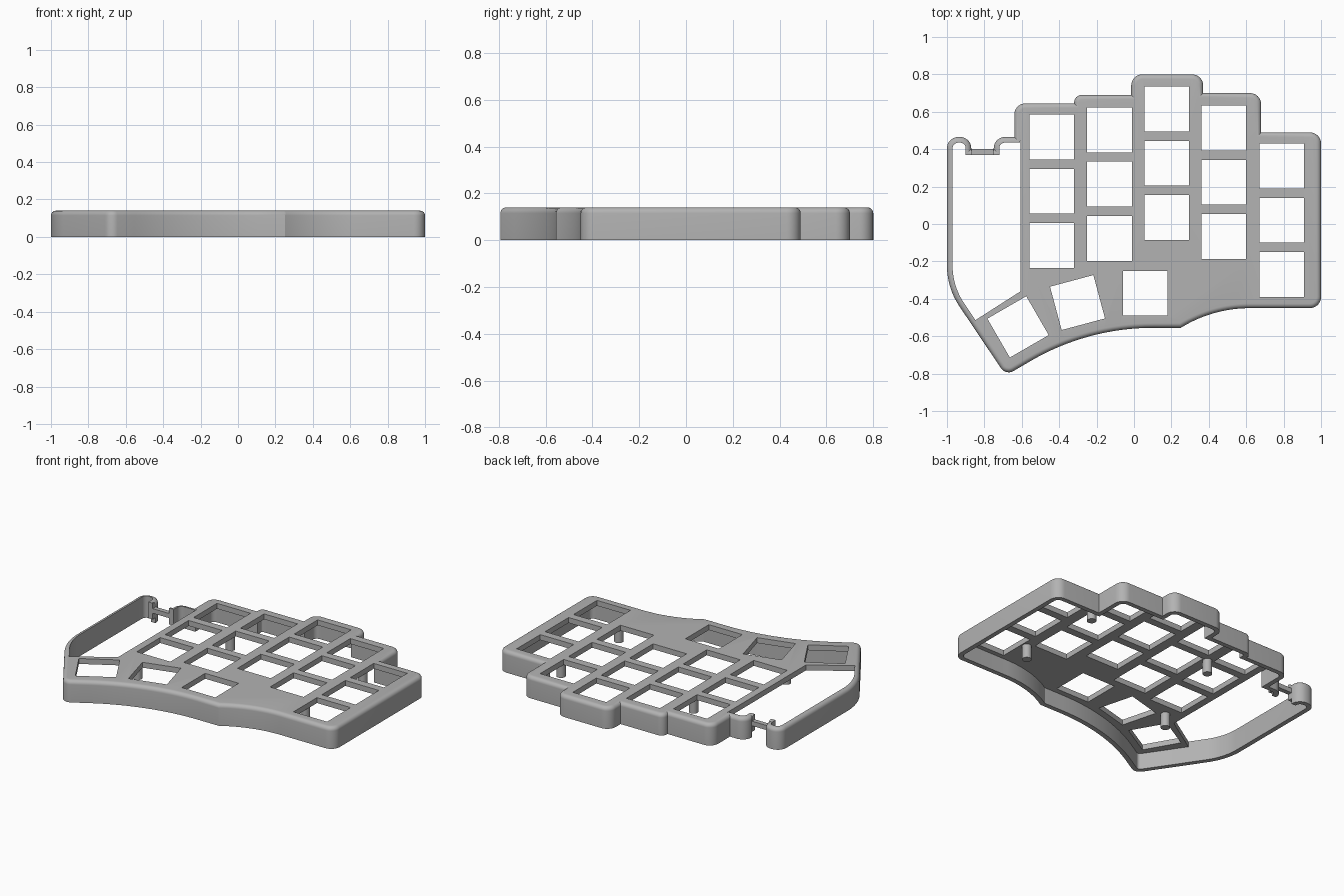
import bpy, bmesh, math
from mathutils import Vector, Matrix

if "Cube" in bpy.data.objects:
    bpy.data.objects.remove(bpy.data.objects["Cube"])

HEIGHT, WALL, PLATE, ROUND = 0.14, 0.03, 0.035, 0.025
KEY, PITCH = 0.24, 0.29

grey = bpy.data.materials.new("plain grey")
grey.use_nodes = True
colour = (0.45, 0.45, 0.45, 1)
grey.diffuse_color = colour
grey.node_tree.nodes["Principled BSDF"].inputs["Base Color"].default_value = colour


def rounded(corners):
    """Turn (x, y, radius) corners into an outline with arcs."""
    pts = []
    for i, (x, y, r) in enumerate(corners):
        p = Vector((x, y))
        if r == 0:
            pts.append(p)
            continue
        a = (Vector(corners[i - 1][:2]) - p).normalized()
        b = (Vector(corners[(i + 1) % len(corners)][:2]) - p).normalized()
        half = a.angle(b) / 2
        centre = p + (a + b).normalized() * r / math.sin(half)
        start = p + a * r / math.tan(half) - centre
        sweep = math.pi - 2 * half
        if a.x * b.y - a.y * b.x > 0:
            sweep = -sweep
        n = 16 if r > 0.2 else 8
        for k in range(n + 1):
            pts.append(centre + Matrix.Rotation(sweep * k / n, 2) @ start)
    return pts


def inset(pts, d):
    """Move a counter-clockwise outline inwards with mitred corners."""
    out = []
    for i, p in enumerate(pts):
        e1 = (p - pts[i - 1]).normalized()
        e2 = (pts[(i + 1) % len(pts)] - p).normalized()
        n1, n2 = Vector((-e1.y, e1.x)), Vector((-e2.y, e2.x))
        out.append(p + (n1 + n2) * d / (1 + n1.dot(n2)))
    return out


def loft(name, rings):
    """Solid through a stack of (outline, z) rings."""
    bm = bmesh.new()
    loops = [[bm.verts.new((p[0], p[1], z)) for p in pts] for pts, z in rings]
    n = len(loops[0])
    for low, high in zip(loops, loops[1:]):
        for i in range(n):
            j = (i + 1) % n
            bm.faces.new((low[i], low[j], high[j], high[i]))
    bm.faces.new(loops[0][::-1])
    bm.faces.new(loops[-1])
    bmesh.ops.recalc_face_normals(bm, faces=bm.faces)
    mesh = bpy.data.meshes.new(name)
    bm.to_mesh(mesh)
    bm.free()
    mesh.materials.append(grey)
    obj = bpy.data.objects.new(name, mesh)
    bpy.context.collection.objects.link(obj)
    return obj


def prism(name, pts, z0, z1):
    return loft(name, [(pts, z0), (pts, z1)])


def box(name, x0, x1, y0, y1, z0, z1):
    return prism(name, [(x0, y0), (x1, y0), (x1, y1), (x0, y1)], z0, z1)


def combine(target, tool, operation="DIFFERENCE"):
    """Apply a boolean and remove the tool object."""
    mod = target.modifiers.new("cut", "BOOLEAN")
    mod.operation, mod.solver, mod.object = operation, "EXACT", tool
    bpy.context.view_layer.update()
    graph = bpy.context.evaluated_depsgraph_get()
    mesh = bpy.data.meshes.new_from_object(target.evaluated_get(graph))
    target.modifiers.clear()
    target.data = mesh
    bpy.data.objects.remove(tool)


# Outer outline, counter-clockwise from the front right corner
outline = rounded([
    (1, -0.45, 0.06), (1, 0.49, 0.06), (0.68, 0.49, 0), (0.68, 0.7, 0.06),
    (0.37, 0.7, 0), (0.37, 0.8, 0.06), (-0.015, 0.8, 0.06), (-0.015, 0.69, 0),
    (-0.32, 0.69, 0.04), (-0.32, 0.645, 0), (-0.64, 0.645, 0.06), (-0.64, 0.465, 0),
    (-0.75, 0.465, 0.06), (-0.75, 0.4, 0), (-0.87, 0.4, 0), (-0.87, 0.465, 0.06),
    (-1, 0.465, 0.06), (-1, -0.341, 0.39), (-0.685, -0.81, 0.05),
    (-0.25, -0.555, 1.3), (0.25, -0.555, 0), (0.425, -0.45, 0.7)])
inner = inset(outline, WALL)

# Shell with a rounded top edge
rings = [(outline, 0)]
for k in range(7):
    t = math.pi / 2 * k / 6
    rings.append((inset(outline, ROUND * (1 - math.cos(t))),
                  HEIGHT - ROUND * (1 - math.sin(t))))
case = loft("case_shell", rings)
combine(case, prism("cavity", inner, -0.1, HEIGHT - PLATE))

# Open controller bay on the left of the plate
bay = prism("bay", inner, -0.2, 0.3)
bay_area = [(-0.607, -0.36), (-0.607, 0.445), (-1.2, 0.445), (-1.2, -0.3), (-0.865, -0.525)]
combine(bay, prism("bay_area", bay_area[::-1], -0.15, 0.25), "INTERSECT")
combine(case, bay)

# Port notch: a thin bridge with short legs remains
combine(case, box("notch_top", -0.869, -0.751, 0.35, 0.43, 0.105, 0.2))
combine(case, box("notch_port", -0.869, -0.751, 0.35, 0.43, -0.1, 0.075))
for x0, x1 in ((-0.905, -0.868), (-0.752, -0.715)):
    combine(case, box("notch_foot", x0, x1, 0.35, 0.399, -0.1, 0.035))

# Key openings: five staggered columns and a fanned thumb row
keys = [(x, top - PITCH * row, 0)
        for x, top in ((-0.44, 0.465), (-0.13, 0.503), (0.175, 0.615), (0.48, 0.513), (0.79, 0.31))
        for row in range(3)]
keys += [(0.06, -0.37, 0), (-0.302, -0.42, 15), (-0.62, -0.55, 30)]
for x, y, angle in keys:
    turn = Matrix.Rotation(math.radians(angle), 2)
    h = KEY / 2
    square = [turn @ Vector(c) + Vector((x, y))
              for c in ((-h, -h), (h, -h), (h, h), (-h, h))]
    combine(case, prism("key_opening", square, 0.05, 0.3))

# Screw posts under the plate
posts = []
for x, y in ((-0.285, 0.33), (0.635, 0.37), (0.635, -0.22), (-0.5, -0.31)):
    ring = [(x + 0.028 * math.cos(a * math.pi / 12), y + 0.028 * math.sin(a * math.pi / 12))
            for a in range(24)]
    posts.append(prism("screw_post", ring, 0.015, HEIGHT - PLATE + 0.01))

# Smooth shading with sharp edges kept
for obj in [case] + posts:
    bpy.ops.object.select_all(action="DESELECT")
    obj.select_set(True)
    bpy.context.view_layer.objects.active = obj
    bpy.ops.object.shade_smooth_by_angle(angle=math.radians(30))
